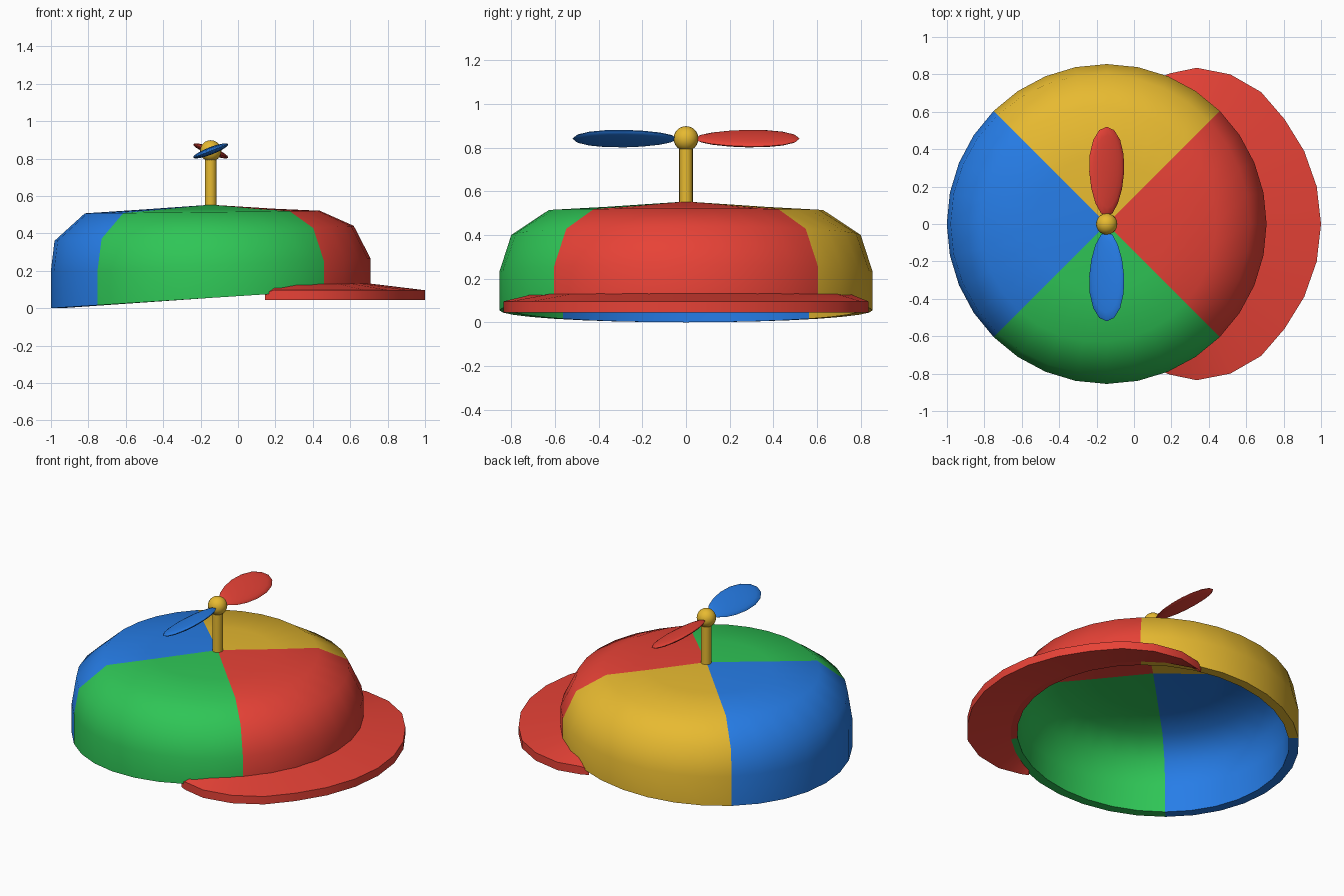
import bpy, bmesh, math
from math import sin, cos, pi, radians

if "Cube" in bpy.data.objects:
    bpy.data.objects.remove(bpy.data.objects["Cube"])


def material(name, col):
    m = bpy.data.materials.new(name)
    m.diffuse_color = (*col, 1)
    m.use_nodes = True
    m.node_tree.nodes["Principled BSDF"].inputs["Base Color"].default_value = m.diffuse_color
    return m


RED = material("red", (0.81, 0.055, 0.038))
YELLOW = material("yellow", (0.80, 0.49, 0.03))
BLUE = material("blue", (0.02, 0.21, 0.82))
GREEN = material("green", (0.028, 0.56, 0.093))
CX = -0.146  # crown axis


def finish(bm, name, mats, angle):
    bmesh.ops.recalc_face_normals(bm, faces=bm.faces[:])
    me = bpy.data.meshes.new(name)
    bm.to_mesh(me)
    bm.free()
    ob = bpy.data.objects.new(name, me)
    bpy.context.collection.objects.link(ob)
    for m in mats:
        me.materials.append(m)
    bpy.ops.object.select_all(action='DESELECT')
    ob.select_set(True)
    bpy.context.view_layer.objects.active = ob
    bpy.ops.object.shade_smooth_by_angle(angle=radians(angle))
    return ob


# Crown: hollow tilted shell; each ring is (radius, radius tilt, height, height tilt)
N = 32
outer = [(0.36, -0.025, 0.529, 0.003), (0.628, -0.045, 0.514, 0.007),
         (0.80, -0.035, 0.40, 0.04), (0.855, 0, 0.23, 0.035), (0.855, 0, 0.055, 0.055)]
inner = [(0.797, 0, 0.055, 0.055), (0.797, 0, 0.215, 0.035), (0.75, -0.035, 0.365, 0.04),
         (0.60, -0.045, 0.458, 0.007), (0.36, -0.025, 0.472, 0.003)]
bm = bmesh.new()
rings = []
for r, dr, z, dz in outer + inner:
    ring = []
    for i in range(N):
        a = 2 * pi * i / N
        rr = r + dr * cos(a)
        ring.append(bm.verts.new((CX + rr * cos(a), rr * sin(a), z + dz * cos(a))))
    rings.append(ring)
top = bm.verts.new((CX, 0, 0.553))
under = bm.verts.new((CX, 0, 0.495))
for i in range(N):
    j = (i + 1) % N
    faces = [bm.faces.new((top, rings[0][i], rings[0][j])),
             bm.faces.new((under, rings[-1][j], rings[-1][i]))]
    for a, b in zip(rings, rings[1:]):
        faces.append(bm.faces.new((a[i], b[i], b[j], a[j])))
    # four panels by direction: front red, then yellow, blue, green
    for f in faces:
        f.material_index = int(((i + 0.5) / N + 0.125) * 4) % 4
finish(bm, "crown", [RED, YELLOW, BLUE, GREEN], 60)

# Brim: crescent slab from the crown wall to a curved outer edge, hollow underneath
edge = [(1, 0), (0.977, 0.2), (0.91, 0.39), (0.805, 0.56), (0.68, 0.705),
        (0.515, 0.80), (0.335, 0.835), (0.19, 0.805), (0.145, 0.785)]
bm = bmesh.new()
sections = []
last = len(edge) - 1
for k in range(-last, last + 1):
    ox, oy = edge[abs(k)]
    s = -1 if k < 0 else 1
    p = radians(69) * min(1, abs(k) / (last - 0.5)) * s
    end = abs(k) == last
    rim = 0.055 + 0.055 * cos(p)
    sections.append([bm.verts.new(c) for c in (
        (ox, s * oy, 0.045), (ox, s * oy, 0.08 if end else 0.096),
        (CX + 0.815 * cos(p) - 0.005 * end, 0.815 * sin(p), 0.085 if end else 0.136),
        (CX + 0.835 * cos(p) - 0.005 * end, 0.835 * sin(p), rim))])
for a, b in zip(sections, sections[1:]):
    for k in range(4):
        m = (k + 1) % 4
        bm.faces.new((a[k], a[m], b[m], b[k]))
bm.faces.new(sections[0])
bm.faces.new(sections[-1])
finish(bm, "brim", [RED], 30)

# Propeller stem
bm = bmesh.new()
bmesh.ops.create_cone(bm, cap_ends=True, segments=16, radius1=0.031, radius2=0.031, depth=0.30)
finish(bm, "stem", [YELLOW], 40).location = (CX, 0, 0.66)

# Propeller hub
bm = bmesh.new()
bmesh.ops.create_uvsphere(bm, u_segments=20, v_segments=12, radius=0.057)
finish(bm, "hub", [YELLOW], 40).location = (CX, 0, 0.841)

# Propeller blades: flattened ellipsoids, wider to the tip, pitched in opposite directions
for side, mat, name in ((1, RED, "red_blade"), (-1, BLUE, "blue_blade")):
    bm = bmesh.new()
    bmesh.ops.create_uvsphere(bm, u_segments=16, v_segments=10, radius=1)
    for v in bm.verts:
        w = 1 + 0.13 * side * v.co.y
        v.co = (v.co.x * 0.1 * w, v.co.y * 0.24, v.co.z * 0.02)
    ob = finish(bm, name, [mat], 60)
    ob.location = (CX, side * 0.28, 0.841)
    ob.rotation_euler = (0, side * radians(21), 0)
